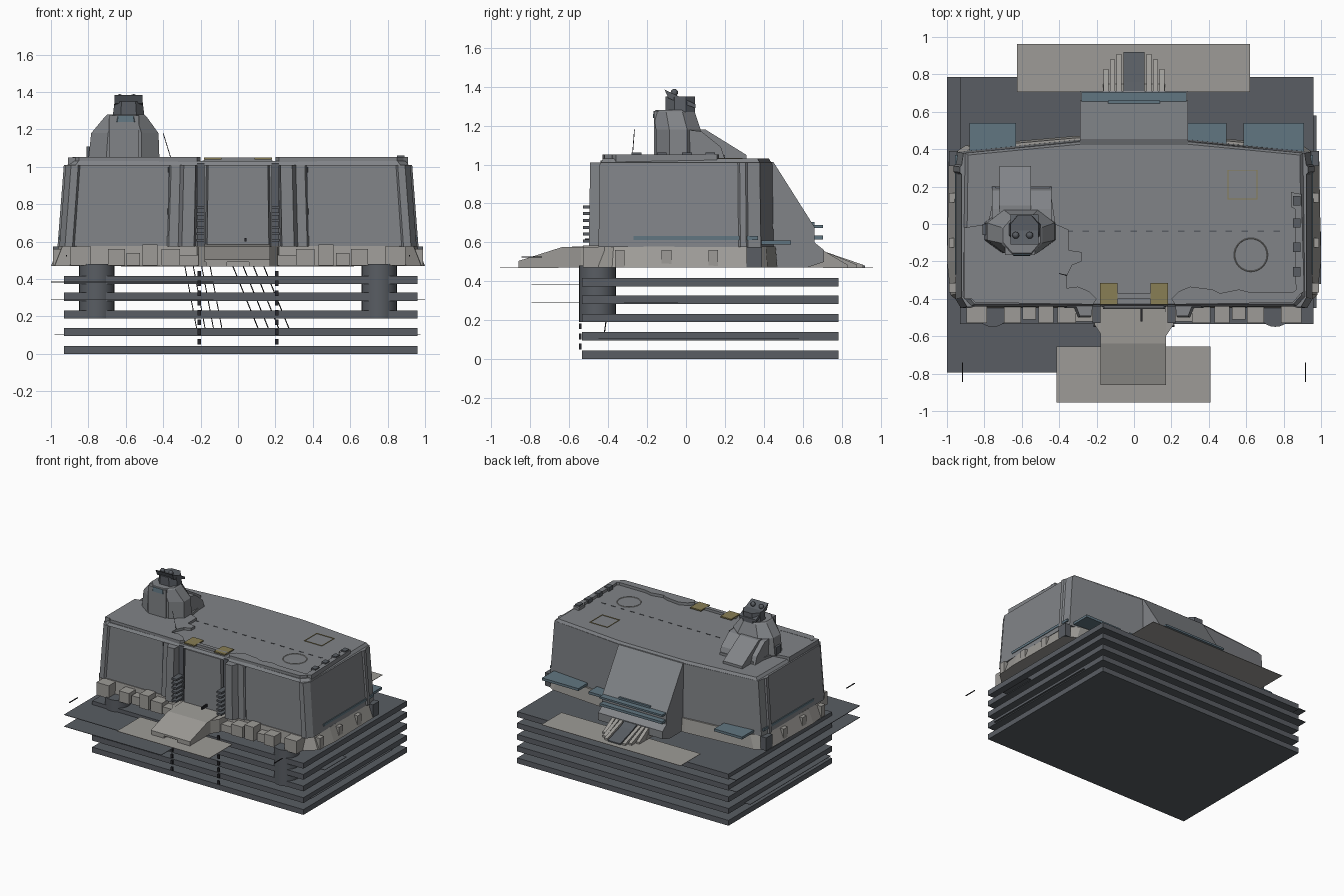
import bpy, bmesh, math
from mathutils import Vector

if "Cube" in bpy.data.objects:
    bpy.data.objects.remove(bpy.data.objects["Cube"])

def mat(name, r, g, b):
    m = bpy.data.materials.new(name)
    m.diffuse_color = (r, g, b, 1)
    m.use_nodes = True
    m.node_tree.nodes["Principled BSDF"].inputs["Base Color"].default_value = m.diffuse_color
    return m

HULL = mat("hull_grey", .22, .23, .245)
DARK = mat("dark_grey", .10, .11, .125)
LIGHT = mat("warm_grey", .34, .33, .31)
GLASS = mat("blue_grey", .12, .18, .22)
YELLOW = mat("ochre", .25, .21, .09)
BLACK = mat("near_black", .02, .02, .025)

def make(name, bm, m):
    bmesh.ops.recalc_face_normals(bm, faces=bm.faces)
    me = bpy.data.meshes.new(name)
    bm.to_mesh(me)
    bm.free()
    ob = bpy.data.objects.new(name, me)
    bpy.context.collection.objects.link(ob)
    me.materials.append(m)
    return ob

def loft(name, rings, m):
    """Capped skin through rings of equal point count."""
    bm = bmesh.new()
    vs = [[bm.verts.new(p) for p in r] for r in rings]
    n = len(vs[0])
    for a, b in zip(vs, vs[1:]):
        for i in range(n):
            bm.faces.new((a[i], a[(i + 1) % n], b[(i + 1) % n], b[i]))
    bm.faces.new(vs[0])
    bm.faces.new(vs[-1])
    return make(name, bm, m)

def prism(name, pts, z0, z1, m, top=(1, 1)):
    return loft(name, [[(x, y, z0) for x, y in pts],
                       [(x * top[0], y * top[1], z1) for x, y in pts]], m)

def box(name, x0, x1, y0, y1, z0, z1, m):
    return prism(name, [(x0, y0), (x1, y0), (x1, y1), (x0, y1)], z0, z1, m)

def side_profile(name, pts, x0, x1, m):
    return loft(name, [[(x, y, z) for y, z in pts] for x in (x0, x1)], m)

def rod(name, a, b, r, m, sides=6):
    a, b = Vector(a), Vector(b)
    q = (b - a).to_track_quat('Z', 'Y')
    ring = [Vector((r * math.cos(t), r * math.sin(t), 0)) for t in
            [2 * math.pi * i / sides for i in range(sides)]]
    return loft(name, [[c + q @ p for p in ring] for c in (a, b)], m)

def mirror_outline(half):
    return half + [(-x, y) for x, y in reversed(half)]

# Stacked lower decks
for i, z in enumerate((0, .096, .19, .284, .374)):
    box(f"lower_deck_{i}", -.93, .96, -.535, .785, z, z + .043, DARK)

# Thin plates around the decks
box("deck_apron", -1, -.13, -.795, .785, .383, .387, DARK)
box("lower_apron", -1, -.13, -.795, .785, .289, .292, DARK)
box("low_side_strip", -.98, .975, -.45, .58, .104, .107, DARK)
box("right_side_strip", .9, 1, -.32, -.04, .289, .292, DARK)
box("front_landing_plate", -.415, .41, -.955, -.655, .468, .471, LIGHT)
box("rear_landing_plate", -.625, .62, .705, .962, .468, .471, LIGHT)
for s in (-1, 1):
    box("marker_bar", s * .916 - .003, s * .916 + .003, -.845, -.74, .522, .528, BLACK)

# Front columns, ladders and cable struts
for s in (-1, 1):
    c = rod("front_column", (s * .755, -.455, .19), (s * .755, -.455, .48), .095, DARK, 24)
    for p in c.data.polygons:
        p.use_smooth = len(p.vertices) == 4
    c.data.set_sharp_from_angle(angle=math.radians(40))
    for k in range(8):
        box("ladder_step", s * .208 - .009, s * .208 + .009, -.55, -.537,
            .05 + k * .052, .08 + k * .052, BLACK)
    for k in range(4):
        x = -.29 + k * .045 if s < 0 else -.04 + k * .055
        rod("cable_strut", (x, -.37, .5), (x + (.07 if s < 0 else .15), -.42, .13), .003, BLACK, 4)

# Flared warm-grey base
base = mirror_outline([(.19, -.45), (.90, -.45), (.98, -.38), (1.0, -.2),
                       (.99, .36), (.90, .42), (.32, .47)])
prism("hull_base", base, .47, .578, LIGHT, (.957, .98))

# Blocks along the front of the base
for s in (-1, 1):
    for x, w, d, h in ((.26, .05, .52, .53), (.36, .05, .53, .56), (.47, .04, .53, .585),
                       (.56, .035, .51, .54), (.65, .045, .53, .56), (.84, .055, .53, .575)):
        box("base_block", s * x - w, s * x + w, -d, -.42, .472, h, LIGHT)
    box("side_vent", s * .965 - .025, s * .965 + .025, .31, .39, .47, .575, DARK)
    for y in (-.34, -.1, .14):
        box("base_buttress", s * .97 - .02, s * .97 + .02, y - .025, y + .025, .47, .56, LIGHT)

# Main hull with front channels and corner pilasters
hull = mirror_outline([(.165, -.455), (.175, -.40), (.225, -.40), (.235, -.50), (.30, -.50),
                       (.32, -.45), (.37, -.45), (.38, -.435), (.875, -.435), (.885, -.45),
                       (.925, -.45), (.955, -.40), (.955, .27), (.965, .28), (.965, .31),
                       (.955, .32), (.945, .385), (.30, .45)])
prism("main_hull", hull, .575, 1.01, HULL, (.965, .985))
for s in (-1, 1):
    box("side_window", s * .951 - .006, s * .951 + .006, -.27, .37, .612, .632, GLASS)
    box("front_shaft", s * .2 - .02, s * .2 + .02, -.44, -.39, .575, 1.02, DARK)
    for k in range(6):
        box("shaft_rung", s * .2 - .022, s * .2 + .022, -.53, -.43,
            .6 + k * .035, .615 + k * .035, DARK)
    for x in (.55, .63):
        rod("front_panel_seam", (s * .375, -.436, .58), (s * .37, -.43, 1.0), .004, DARK, 4)

# Roof plate with bevelled edge
roof = mirror_outline([(.15, -.44), (.87, -.44), (.915, -.39), (.905, .38), (.29, .44)])
prism("roof_plate", roof, 1.008, 1.03, HULL, (.98, .97))

# Raised walkway along the front edge and right side
for s in (-1, 1):
    edge = [(.2, -.40), (.24, -.36), (.3, -.335), (.42, -.35), (.46, -.37), (.56, -.35),
            (.62, -.365), (.85, -.365), (.88, -.34), (.885, -.38), (.85, -.42), (.22, -.43)]
    prism("front_walkway", [(s * x, y) for x, y in edge], 1.01, 1.052, HULL)
    box("yellow_pad", s * .135 - .048, s * .135 + .048, -.43, -.315, 1.04, 1.05, YELLOW)
box("front_rail", -.18, .18, -.40, -.37, 1.02, 1.05, HULL)
prism("right_walkway", [(.88, -.38), (.91, -.36), (.895, .16), (.84, .17), (.84, .09),
                        (.86, .08), (.865, -.34)], 1.01, 1.052, HULL)
for y in (-.28, -.15, -.02, .1):
    box("rail_post", .85, .89, y, y + .05, 1.02, 1.062, DARK)

# Stepped platform under the tower
prism("tower_platform", [(-.91, -.40), (-.36, -.40), (-.36, -.28), (-.33, -.22), (-.28, -.2),
                         (-.28, -.15), (-.35, -.14), (-.35, -.03), (-.42, 0), (-.45, .2),
                         (-.74, .2), (-.78, .0), (-.91, -.02)], 1.01, 1.05, HULL)

# Roof markings
for i in range(14):
    box("roof_dash", -.36 + i * .085, -.325 + i * .085, -.042, -.036, 1.03, 1.033, DARK)
for a in (0, .155):
    box("square_mark", .5, .66, .13 + a, .135 + a, 1.03, 1.034, YELLOW)
    box("square_mark", .5 + a, .505 + a, .13, .29, 1.03, 1.034, YELLOW)
bpy.ops.mesh.primitive_torus_add(location=(.625, -.165, 1.03), major_radius=.088,
                                 minor_radius=.003, major_segments=32, minor_segments=4)
bpy.context.object.name = "round_mark"
bpy.context.object.data.materials.append(LIGHT)

# Control tower: tapering octagon, neck and cap
def octagon(cx, cy, rx, ry, z):
    return [(cx + sx * rx, cy + sy * ry, z) for sx, sy in
            ((-.5, -1), (.5, -1), (1, -.4), (1, .4), (.5, 1), (-.5, 1), (-1, .4), (-1, -.4))]
loft("tower_body", [octagon(-.61, -.04, .19, .115, 1.04), octagon(-.605, -.04, .18, .115, 1.18),
                    octagon(-.60, -.06, .11, .105, 1.27), octagon(-.60, -.06, .10, .095, 1.28)], HULL)
loft("tower_cap", [octagon(-.585, -.03, .085, .075, 1.27), octagon(-.585, -.03, .075, .075, 1.35)], DARK)
loft("tower_window", [octagon(-.6, -.085, .09, .085, 1.24), octagon(-.6, -.085, .08, .082, 1.275)], GLASS)
box("tower_front_bay", -.69, -.53, -.165, -.05, 1.04, 1.275, HULL)
side_profile("tower_rear_ramp", [(-.05, 1.03), (.31, 1.03), (.31, 1.05), (.1, 1.18), (-.05, 1.18)],
             -.72, -.55, HULL)
side_profile("tower_rear_wing", [(0, 1.03), (.2, 1.03), (.18, 1.09), (.08, 1.17), (0, 1.18)],
             -.76, -.44, HULL)
box("tower_side_box", -.81, -.76, -.06, .0, 1.04, 1.11, DARK)
side_profile("tower_crest", [(-.11, 1.385), (-.09, 1.34), (.05, 1.29), (.05, 1.31)], -.66, -.51, DARK)
for x in (-.632, -.558):
    bpy.ops.mesh.primitive_uv_sphere_add(segments=12, ring_count=8, radius=.019, location=(x, -.06, 1.37))
    bpy.context.object.name = "tower_sensor"
    bpy.context.object.data.materials.append(DARK)
rod("thin_mast", (-.36, -.275, 1.05), (-.40, -.265, 1.18), .002, BLACK, 4)

# Front ramp on two side legs
side_profile("front_ramp", [(-.86, .49), (-.86, .505), (-.64, .575), (-.43, .585), (-.43, .52), (-.62, .52)],
             -.178, .172, LIGHT)
for s in (-1, 1):
    side_profile("ramp_leg", [(-.86, .47), (-.86, .5), (-.64, .57), (-.43, .58), (-.43, .47)],
                 s * .06, s * .172, LIGHT)
    prism("ramp_shoulder", [(s * .15, -.44), (s * .22, -.44), (s * .21, -.54), (s * .17, -.6)],
          .47, .575, LIGHT)
box("ramp_post", .035, .045, -.52, -.41, .6, .62, BLACK)

# Sloped rear bay with window bars
side_profile("rear_bay", [(.40, 1.012), (.45, 1.012), (.66, .68), (.66, .60), (.71, .56),
                          (.71, .50), (.62, .47), (.40, .47)], -.288, .288, HULL)
box("rear_window_upper", -.28, .28, .62, .705, .675, .69, GLASS)
box("rear_window_lower", -.28, .28, .62, .705, .615, .635, GLASS)
box("rear_sill", -.14, .14, .60, .66, .69, .705, GLASS)

# Rear claws sweeping down to the landing plate
for s in (-1, 1):
    for x, y in ((.15, .83), (.115, .88), (.08, .91)):
        side_profile("rear_claw", [(.62, .47), (.62, .60), (.72, .55), (y, .485), (y, .47)],
                     s * x - .014, s * x + .014, LIGHT)
side_profile("rear_tongue", [(.66, .47), (.66, .58), (.76, .53), (.92, .48), (.92, .47)], -.055, .055, DARK)
side_profile("claw_root", [(.60, .47), (.60, .59), (.70, .55), (.75, .47)], -.165, .165, LIGHT)

# Rear balconies
for x0, x1 in ((-.88, -.63), (.29, .495), (.585, .91)):
    box("rear_balcony", x0, x1, .37, .54, .59, .61, GLASS)
